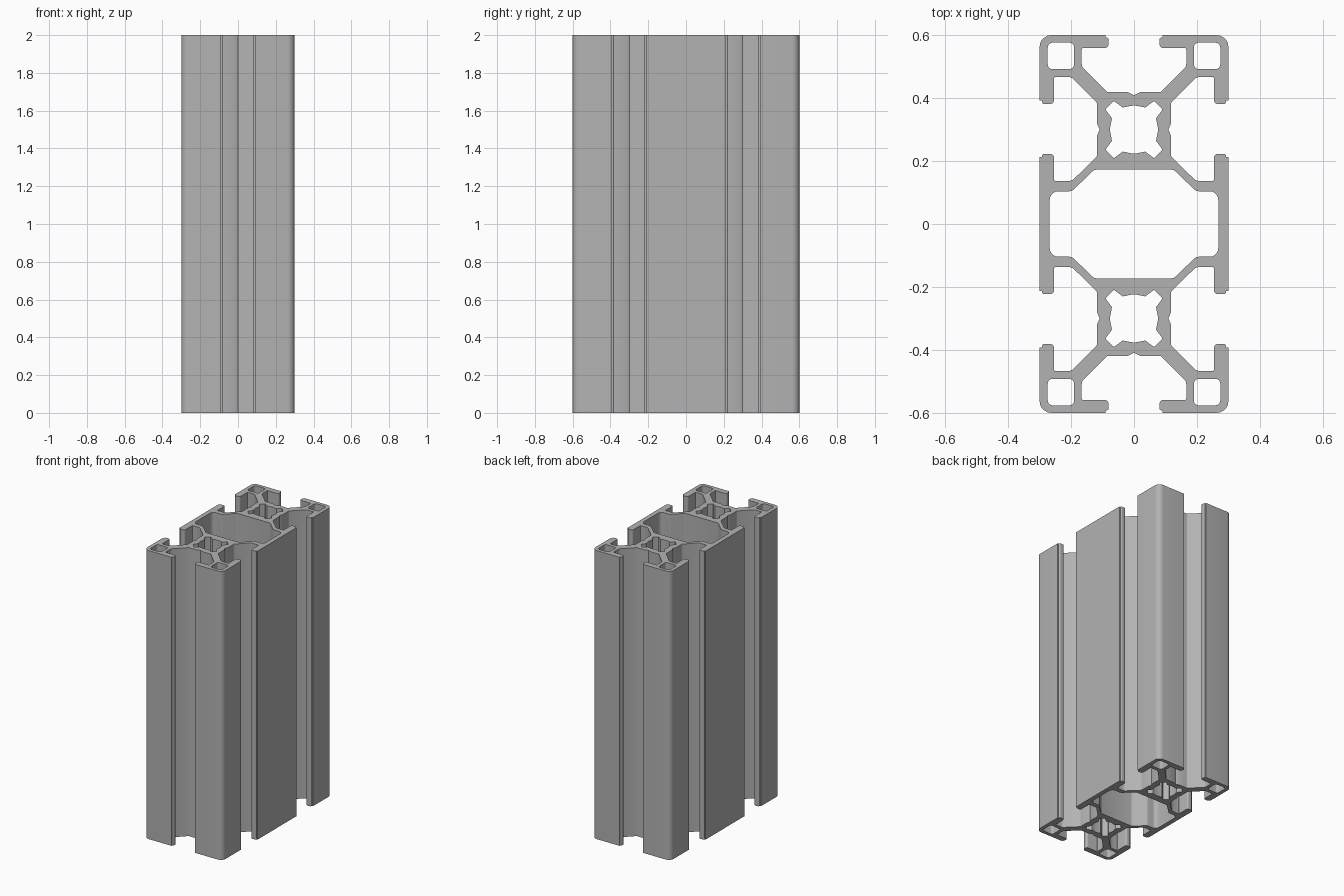
import bpy
import bmesh
import math
from mathutils import Vector

cube = bpy.data.objects.get("Cube")
if cube:
    bpy.data.objects.remove(cube, do_unlink=True)

LENGTH = 2.0
CORE_Y = 0.3

# Plain aluminium
metal = bpy.data.materials.new("aluminium_grey")
metal.use_nodes = True
grey = (0.45, 0.45, 0.45, 1)
metal.diffuse_color = grey
metal.node_tree.nodes["Principled BSDF"].inputs["Base Color"].default_value = grey


def fillet(points):
    """Round each (x, y, radius) corner of a closed loop."""
    result = []
    for i, (x, y, r) in enumerate(points):
        p = Vector((x, y))
        if r == 0:
            result.append(p)
            continue
        a = (Vector(points[i - 1][:2]) - p).normalized()
        b = (Vector(points[(i + 1) % len(points)][:2]) - p).normalized()
        half = a.angle(b) / 2
        centre = p + (a + b).normalized() * r / math.sin(half)
        start = p + a * r / math.tan(half) - centre
        end = p + b * r / math.tan(half) - centre
        turn = -start.angle_signed(end)
        steps = max(2, round(abs(turn) / math.radians(18)))
        for s in range(steps + 1):
            t = turn * s / steps
            c, n = math.cos(t), math.sin(t)
            result.append(centre + Vector((start.x * c - start.y * n,
                                           start.x * n + start.y * c)))
    return result


def mirror_loop(quarter):
    """Quarter path from +x axis to +y axis becomes a full closed loop."""
    def flip(path, sx, sy):
        return [(x * sx, y * sy, r) for x, y, r in path]
    half = quarter + [p for p in flip(quarter[::-1], -1, 1) if p[0] != 0]
    return half + [p for p in flip(half[::-1], 1, -1) if p[1] != 0]


def shift(loop, dx, dy):
    return [(x + dx, y + dy, r) for x, y, r in loop]


# Outer skin with T-slots, one quarter
outer = mirror_loop([
    (0.3, 0.213, 0), (0.292, 0.213, 0), (0.292, 0.223, 0.007),
    (0.254, 0.223, 0.012), (0.254, 0.137, 0.005), (0.197, 0.137, 0.02),
    (0.118, 0.214, 0.01), (0.118, 0.28, 0), (0.109, 0.3, 0), (0.118, 0.32, 0),
    (0.118, 0.386, 0.01), (0.199, 0.467, 0.02), (0.254, 0.467, 0.005),
    (0.254, 0.381, 0.012), (0.292, 0.381, 0.007), (0.292, 0.393, 0),
    (0.3, 0.393, 0), (0.3, 0.6, 0.038), (0.09, 0.6, 0), (0.09, 0.592, 0),
    (0.081, 0.592, 0.006), (0.081, 0.559, 0.012), (0.166, 0.559, 0.005),
    (0.166, 0.5, 0.02), (0.085, 0.419, 0.01), (0.02, 0.419, 0), (0, 0.409, 0),
])

# Central chamber
chamber = mirror_loop([(0.268, 0.104, 0.028), (0.197, 0.104, 0.02),
                       (0.126, 0.173, 0.02)])

# Screw bore with four corner reliefs
bore = mirror_loop([(0.077, 0, 0), (0.07, 0.036, 0), (0.091, 0.064, 0.004),
                    (0.064, 0.091, 0.004), (0.036, 0.07, 0), (0, 0.077, 0)])

# Hollow corner
pocket = mirror_loop([(0.042, 0.042, 0.015)])

loops = [outer, chamber]
for sy in (-1, 1):
    loops.append(shift(bore, 0, sy * CORE_Y))
    for sx in (-1, 1):
        loops.append(shift(pocket, sx * 0.232, sy * 0.534))

# Filled cross-section extruded along the length
curve = bpy.data.curves.new("section", "CURVE")
curve.dimensions = "2D"
curve.fill_mode = "BOTH"
curve.extrude = LENGTH / 2
for loop in loops:
    points = fillet(loop)
    spline = curve.splines.new("POLY")
    spline.points.add(len(points) - 1)
    for point, co in zip(spline.points, points):
        point.co = (co.x, co.y, 0, 1)
    spline.use_cyclic_u = True
section = bpy.data.objects.new("section", curve)
bpy.context.collection.objects.link(section)
bpy.context.view_layer.update()
depsgraph = bpy.context.evaluated_depsgraph_get()
mesh = bpy.data.meshes.new_from_object(section.evaluated_get(depsgraph))
bpy.data.objects.remove(section, do_unlink=True)

# Weld caps to walls and stand on the ground
bm = bmesh.new()
bm.from_mesh(mesh)
bmesh.ops.remove_doubles(bm, verts=bm.verts, dist=0.0002)
bmesh.ops.recalc_face_normals(bm, faces=bm.faces)
bmesh.ops.translate(bm, verts=bm.verts, vec=(0, 0, LENGTH / 2))
bm.to_mesh(mesh)
bm.free()
mesh.materials.clear()
mesh.materials.append(metal)

rail = bpy.data.objects.new("slotted_rail", mesh)
bpy.context.collection.objects.link(rail)
bpy.ops.object.select_all(action="DESELECT")
rail.select_set(True)
bpy.context.view_layer.objects.active = rail
bpy.ops.object.shade_smooth_by_angle(angle=math.radians(30))
